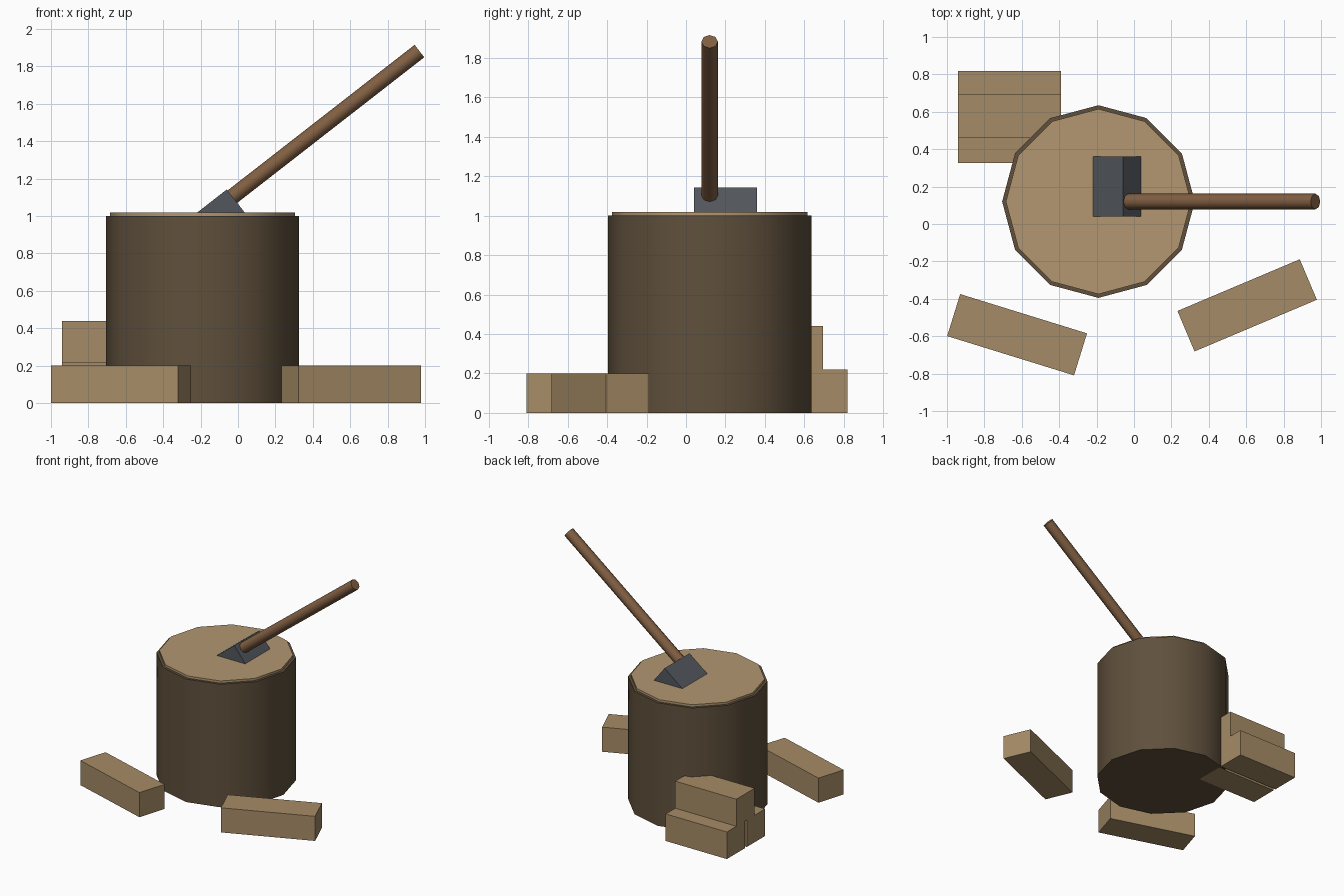
import bpy
from math import radians, cos, sin
from mathutils import Vector

if "Cube" in bpy.data.objects:
    bpy.data.objects.remove(bpy.data.objects["Cube"])


def material(name, r, g, b):
    m = bpy.data.materials.new(name)
    m.diffuse_color = (r, g, b, 1)
    m.use_nodes = True
    m.node_tree.nodes["Principled BSDF"].inputs["Base Color"].default_value = m.diffuse_color
    return m


BARK = material("bark", 0.115, 0.08, 0.045)
CUT = material("cut_wood", 0.45, 0.31, 0.165)
SPLIT = material("split_wood", 0.38, 0.26, 0.135)
STEEL = material("steel", 0.085, 0.095, 0.11)
GRIP = material("handle_wood", 0.22, 0.115, 0.055)


def finish(name, mat):
    ob = bpy.context.object
    ob.name = name
    ob.data.materials.append(mat)
    return ob


def cylinder(name, mat, center, radius, depth, sides, tilt=0):
    bpy.ops.mesh.primitive_cylinder_add(vertices=sides, radius=radius, depth=depth,
                                        location=center, rotation=(0, tilt, 0))
    bpy.ops.object.shade_smooth_by_angle(angle=radians(50))
    return finish(name, mat)


def box(name, mat, center, size, rot=(0, 0, 0)):
    bpy.ops.mesh.primitive_cube_add(size=1, location=center, rotation=rot)
    ob = finish(name, mat)
    ob.scale = size
    bpy.ops.object.transform_apply(location=False, rotation=False, scale=True)
    return ob


# Chopping block: bark body and pale cut face
cylinder("stump", BARK, (-0.19, 0.12, 0.5), 0.515, 1.0, 12)
cylinder("stump_cut_face", CUT, (-0.19, 0.12, 1.0), 0.495, 0.036, 12)

# Axe: head half sunk into the block, handle rising to the right
PITCH = radians(37.9)
along = Vector((cos(PITCH), 0, sin(PITCH)))
down = Vector((sin(PITCH), 0, -cos(PITCH)))
ridge = Vector((-0.06, 0.2, 1.142))
box("axe_head", STEEL, ridge - along * 0.11 + down * 0.09, (0.22, 0.32, 0.18), (0, -PITCH, 0))
tip = Vector((0.97, 0.12, 1.882))
LENGTH = 1.36
cylinder("axe_handle", GRIP, tip - along * LENGTH / 2, 0.042, LENGTH, 8, radians(90) - PITCH)

# Loose split logs in front
box("loose_log_left", SPLIT, (-0.625, -0.592, 0.1), (0.71, 0.235, 0.2), (0, 0, radians(-17.2)))
box("loose_log_right", SPLIT, (0.605, -0.435, 0.1), (0.71, 0.235, 0.2), (0, 0, radians(22.9)))

# Stacked logs behind
for name, y, z in (("stack_log_front", 0.4425, 0.11), ("stack_log_back", 0.7, 0.11),
                   ("stack_log_top", 0.578, 0.33)):
    box(name, SPLIT, (-0.665, y, z), (0.55, 0.235, 0.22))
